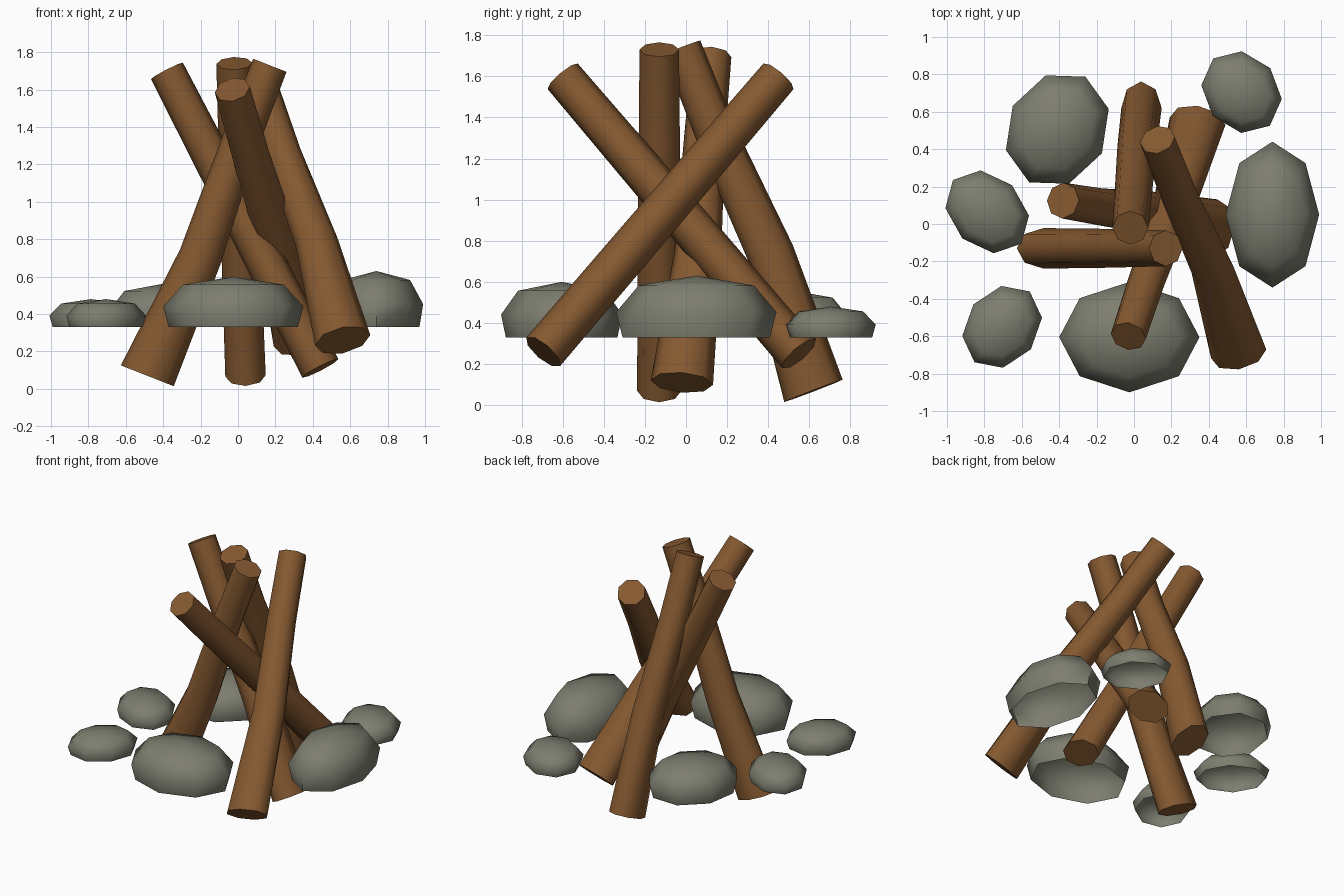
import bpy, bmesh, math
from mathutils import Vector

if "Cube" in bpy.data.objects:
    bpy.data.objects.remove(bpy.data.objects["Cube"])


def material(name, rgb):
    m = bpy.data.materials.new(name)
    m.diffuse_color = (*rgb, 1)
    m.use_nodes = True
    m.node_tree.nodes["Principled BSDF"].inputs["Base Color"].default_value = m.diffuse_color
    return m


WOOD = material("brown wood", (0.235, 0.1, 0.03))
STONE = material("grey stone", (0.205, 0.208, 0.16))
SIDES = 8


def loft(name, rings, mat, cap_start, cap_end, tip=None):
    """Skin a list of point rings, optionally closing the ends or adding a tip."""
    bm = bmesh.new()
    loops = [[bm.verts.new(p) for p in ring] for ring in rings]
    for a, b in zip(loops, loops[1:]):
        for i in range(SIDES):
            j = (i + 1) % SIDES
            bm.faces.new((a[i], a[j], b[j], b[i]))
    if cap_start:
        bm.faces.new(loops[0][::-1])
    if cap_end:
        bm.faces.new(loops[-1])
    if tip is not None:
        apex = bm.verts.new(tip)
        for i in range(SIDES):
            bm.faces.new((loops[-1][i], loops[-1][(i + 1) % SIDES], apex))
    me = bpy.data.meshes.new(name)
    bm.to_mesh(me)
    bm.free()
    me.materials.append(mat)
    ob = bpy.data.objects.new(name, me)
    bpy.context.collection.objects.link(ob)
    bpy.ops.object.select_all(action='DESELECT')
    ob.select_set(True)
    bpy.context.view_layer.objects.active = ob
    bpy.ops.object.shade_smooth_by_angle(angle=math.radians(60))


def log(name, bottom, top, wide, bend):
    """Eight-sided log, flared along 'wide' at the foot and slightly bent."""
    p, q = Vector(bottom), Vector(top)
    axis = (q - p).normalized()
    w = Vector(wide)
    w = (w - axis * w.dot(axis)).normalized()
    n = axis.cross(w)
    rings = []
    for t, rw, rn, k in ((0, .152, .108, 0), (.39, .115, .105, 1),
                         (.75, .1, .1, .1), (1, .096, .096, 0)):
        c = p.lerp(q, t) + w * bend * k
        rings.append([c + w * rw * math.cos(a) + n * rn * math.sin(a)
                      for a in (math.tau * i / SIDES for i in range(SIDES))])
    loft(name, rings, WOOD, True, True)


def stone(name, x, y, rx, ry, turn, h):
    """Flattened boulder with an open underside."""
    z0, s, c = 0.33, math.sin(math.radians(turn)), math.cos(math.radians(turn))
    rings = []
    for r, z in ((.92, 0), (1, .41), (.72, .84)):
        ring = []
        for i in range(SIDES):
            a = math.tau * i / SIDES
            u, v = r * rx * math.cos(a), r * ry * math.sin(a)
            ring.append((x + u * c - v * s, y + u * s + v * c, z0 + z * h))
        rings.append(ring)
    loft(name, rings, STONE, False, False, (x, y, z0 + h))


# Leaning logs
log("log_left", (-.485, -.13, .07), (.17, -.13, 1.73), (1, 0, 0), .03)
log("log_back", (.04, .62, .07), (-.02, -.02, 1.74), (0, 1, 0), .045)
log("log_right", (.44, -.02, .11), (-.38, .125, 1.70), (0, 1, 0), .02)
log("log_front_right", (.56, -.695, .26), (.125, .45, 1.6), (1, 0, 0), .03)
log("log_back_right", (.34, .55, .25), (-.03, -.6, 1.6), (1, 0, 0), .02)

# Ring of stones
stone("stone_front", -.025, -.605, .375, .295, 0, .27)
stone("stone_right", .74, .05, .39, .25, 90, .30)
stone("stone_back_left", -.41, .505, .32, .27, 62, .23)
stone("stone_back_right", .575, .705, .235, .2, -50, .15)
stone("stone_left", -.785, .065, .25, .195, -43, .15)
stone("stone_front_left", -.705, -.55, .24, .195, 52, .15)
